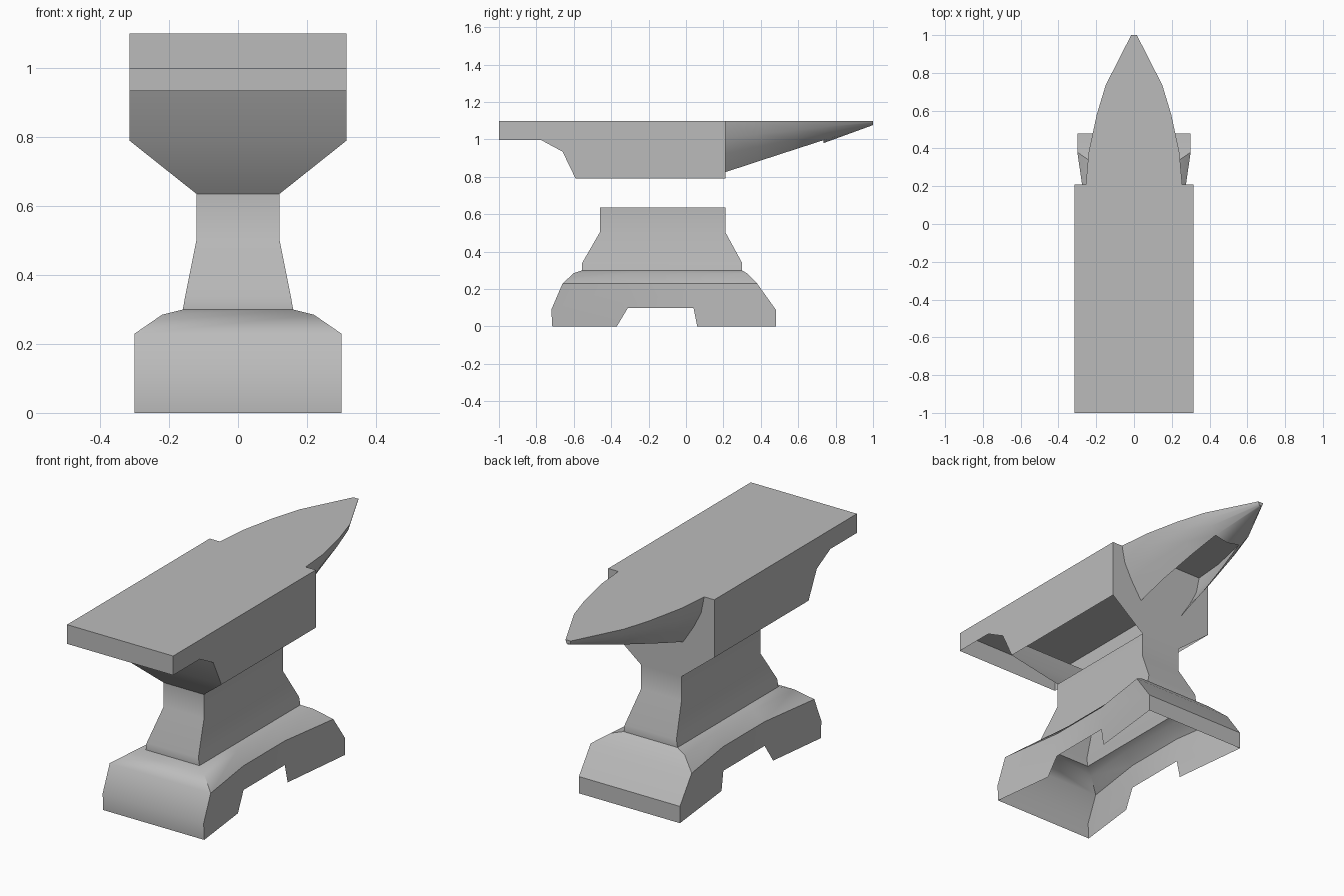
import bpy, bmesh, math

cube = bpy.data.objects.get("Cube")
if cube:
    bpy.data.objects.remove(cube, do_unlink=True)

steel = bpy.data.materials.new("grey steel")
steel.use_nodes = True
GREY = (0.5, 0.5, 0.5, 1)
steel.diffuse_color = GREY
steel.node_tree.nodes["Principled BSDF"].inputs["Base Color"].default_value = GREY


def finish(name, bm, angle=32):
    """Weld the part, face it outward and shade it."""
    bmesh.ops.remove_doubles(bm, verts=bm.verts, dist=0.0005)
    bmesh.ops.recalc_face_normals(bm, faces=bm.faces)
    mesh = bpy.data.meshes.new(name)
    bm.to_mesh(mesh)
    bm.free()
    mesh.materials.append(steel)
    obj = bpy.data.objects.new(name, mesh)
    bpy.context.collection.objects.link(obj)
    bpy.ops.object.select_all(action='DESELECT')
    obj.select_set(True)
    bpy.context.view_layer.objects.active = obj
    bpy.ops.object.shade_smooth_by_angle(angle=math.radians(angle))


def face(bm, points):
    return bm.faces.new([bm.verts.new(p) for p in points])


def both_sides(bm, points):
    """A face on the left and its mirror on the right."""
    face(bm, points)
    face(bm, [(-x, y, z) for x, y, z in reversed(points)])


def strip(bm, profile):
    """A band across x, along a profile of (half width, y, z)."""
    for (w, y, z), (w2, y2, z2) in zip(profile, profile[1:]):
        face(bm, [(-w, y, z), (w, y, z), (w2, y2, z2), (-w2, y2, z2)])


def loft(bm, rings, closed=True):
    for a, b in zip(rings, rings[1:]):
        n = len(a)
        for i in range(n if closed else n - 1):
            j = (i + 1) % n
            face(bm, [a[i], a[j], b[j], b[i]])


def mirrored_ring(half):
    return half + [(-x, y, z) for x, y, z in reversed(half)]


# Base: waisted open shell with an arch cut between the feet
ARCH_FRONT, ARCH_BACK = -0.31, 0.04


def waist(y):
    t = max((ARCH_FRONT - y) / 0.35, (y - ARCH_BACK) / 0.34, 0)
    return 0.25 + 0.05 * min(t, 1)


def wall(outline):
    return [(waist(y), y, z) for y, z in outline]


base = bmesh.new()
front_foot = [(-0.715, 0), (-0.72, 0.09), (-0.66, 0.23)]
back_foot = [(0.48, 0), (0.48, 0.09), (0.38, 0.23)]
both_sides(base, wall(front_foot + [(ARCH_FRONT, 0.23), (ARCH_FRONT, 0.1), (-0.37, 0)]))
both_sides(base, wall(back_foot + [(ARCH_BACK, 0.23), (ARCH_BACK, 0.1), (0.06, 0)]))
both_sides(base, wall([(ARCH_FRONT, 0.1), (ARCH_BACK, 0.1),
                       (ARCH_BACK, 0.23), (ARCH_FRONT, 0.23)]))
strip(base, wall(front_foot))
strip(base, wall(back_foot))

# Base shoulders rising to the neck
stations = (
    (0.23, (-0.66, ARCH_FRONT, ARCH_BACK, 0.38), (0.30, 0.25, 0.25, 0.30)),
    (0.285, (-0.60, -0.29, 0.03, 0.325), (0.22, 0.195, 0.195, 0.22)),
    (0.30, (-0.555, -0.28, 0.02, 0.30), (0.16, 0.16, 0.16, 0.16)),
)
loft(base, [mirrored_ring([(x, y, z) for x, y in zip(xs, ys)]) for z, ys, xs in stations])
finish("base", base)

# Neck: tapered open tube
neck = bmesh.new()
loft(neck, [mirrored_ring([(w, front, z), (w, back, z)]) for w, front, back, z in (
    (0.16, -0.555, 0.30, 0.30), (0.153, -0.555, 0.30, 0.34),
    (0.12, -0.46, 0.21, 0.505), (0.12, -0.46, 0.21, 0.635))])
finish("neck", neck)

# Body: flat working face, side walls, front slope and back plate
HALF, TOP, BACK = 0.315, 1.1, 0.21
body = bmesh.new()
both_sides(body, [(HALF, y, z) for y, z in (
    (-1, 0.997), (-1, TOP), (BACK, TOP), (BACK, 0.79),
    (-0.59, 0.79), (-0.66, 0.935), (-0.775, 0.997))])
strip(body, [(HALF, -1, 0.997), (HALF, -1, TOP), (HALF, BACK, TOP)])
strip(body, [(HALF, -0.66, 0.935), (HALF, -0.59, 0.79), (0.12, -0.46, 0.635)])
strip(body, [(HALF, BACK, TOP), (HALF, BACK, 0.79), (0.12, BACK, 0.635)])
finish("body", body)

# Horn: flat-topped taper, its keel open except near the tip
horn = bmesh.new()
sections = ((0.255, BACK, 0.275), (0.24, 0.38, 0.219), (0.197, 0.58, 0.154),
            (0.15, 0.735, 0.104), (0.015, 1.0, 0.02))
flank = ((1, 0), (0.93, 0.33), (0.76, 0.64), (0.51, 1))
for side in (1, -1):
    loft(horn, [[(side * w * u, y, TOP - d * v) for u, v in flank]
                for w, y, d in sections], closed=False)
strip(horn, [(w, y, TOP) for w, y, d in sections])
keel = [[(0.51 * w, y, TOP - d), (0, y, TOP - 1.15 * d), (-0.51 * w, y, TOP - d)]
        for w, y, d in sections[-2:]]
loft(horn, keel, closed=False)
tip_w, tip_y, tip_d = sections[-1]
face(horn, mirrored_ring([(tip_w * u, tip_y, TOP - tip_d * v) for u, v in flank]))
finish("horn", horn, 38)
